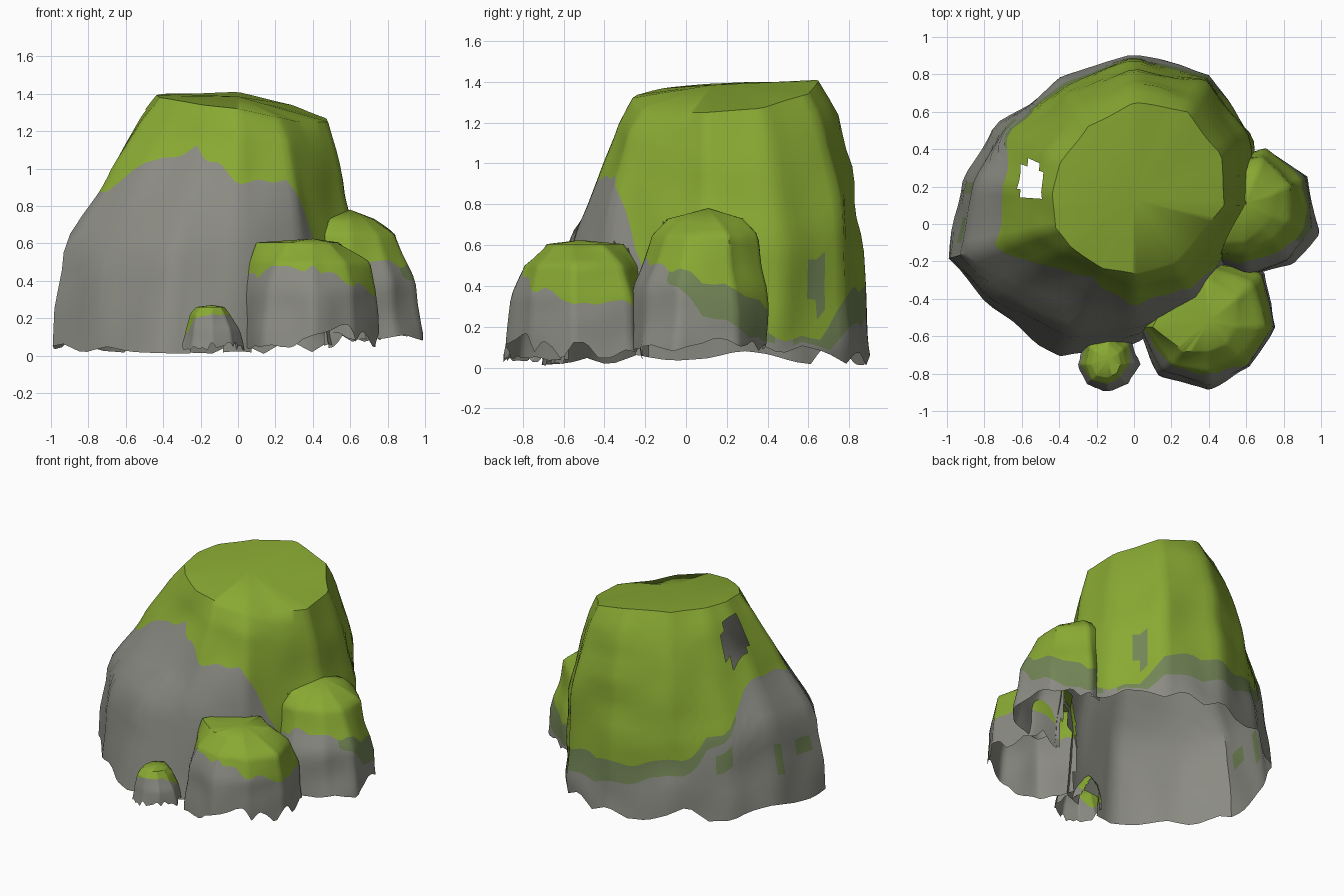
import bpy, bmesh, math, random
from mathutils import Vector, noise

if "Cube" in bpy.data.objects:
    bpy.data.objects.remove(bpy.data.objects["Cube"])

random.seed(7)
SEG = 90


def material(name, rgb):
    m = bpy.data.materials.new(name)
    m.diffuse_color = (*rgb, 1)
    m.use_nodes = True
    m.node_tree.nodes["Principled BSDF"].inputs["Base Color"].default_value = m.diffuse_color
    return m


MATS = [material("grey_rock", (0.26, 0.26, 0.23)),
        material("thin_moss", (0.17, 0.235, 0.095)),
        material("bright_moss", (0.25, 0.40, 0.033))]


def around(vals, t):
    """Linear sample of values spread evenly round the full circle."""
    f = (t % 360) / 360 * len(vals)
    i = int(f)
    return vals[i % len(vals)] + (vals[(i + 1) % len(vals)] - vals[i % len(vals)]) * (f - i)


def polygon_radius(angles, radii, t):
    """Radius of a straight-sided polygon at angle t."""
    n = len(angles)
    if t < angles[0]:
        t += 360
    for i in range(n):
        a, b = angles[i], angles[(i + 1) % n] + (360 if i == n - 1 else 0)
        if a <= t < b:
            s = lambda d: math.sin(math.radians(d))
            return s(b - a) / (s(b - t) / radii[i] + s(t - a) / radii[(i + 1) % n])
    return radii[0]


def radius(s, t, z):
    """Surface radius of a boulder at angle t and height z."""
    rings = s["rings"]
    z *= rings[-1][0] / around(s["rim"], t)
    for (z0, r0), (z1, r1) in zip(rings, rings[1:]):
        if z <= z1:
            f = max(0, (z - z0) / (z1 - z0))
            return (polygon_radius(s["angles"], r0, t) * (1 - f)
                    + polygon_radius(s["angles"], r1, t) * f)
    return polygon_radius(s["angles"], rings[-1][1], t)


def inside(s, p):
    """True where p is well within boulder s."""
    dx, dy = p.x - s["centre"][0], p.y - s["centre"][1]
    t = math.degrees(math.atan2(dy, dx)) % 360
    return p.z < around(s["rim"], t) - 0.02 and math.hypot(dx, dy) < radius(s, t, p.z) - 0.035


def build(s, others):
    """Open-bottomed lofted rock whose mesh rows follow the moss line."""
    cx, cy = s["centre"]
    teeth = [random.random() for _ in range(36)]
    wave = [random.uniform(-1, 1) for _ in range(36)]
    rows_n = (8, 2, 12)                      # rows of rock, thin moss, full moss
    bm = bmesh.new()
    cols, thick = [], []
    for k in range(SEG):
        t = 360 * k / SEG
        a = math.radians(t)
        top = around(s["rim"], t)
        base = around(s["low"], t) + around(s["jag"], t) * around(teeth, t)
        m = max(around(s["moss"], t) + s["ragged"] * around(wave, t), base + 0.05)
        d = around(s["thin"], t)
        thick.append(d)
        marks = [base, max(m - max(d, 0.02), base + 0.02), m, top]
        zs = [base]
        for b, n in enumerate(rows_n):
            zs += [marks[b] + (marks[b + 1] - marks[b]) * (j + 1) / n for j in range(n)]
        col = []
        for z in zs:
            r = radius(s, t, z)
            p = Vector((cx + r * math.cos(a), cy + r * math.sin(a), z))
            r += 0.025 * noise.noise(p * 4)
            col.append(bm.verts.new((cx + r * math.cos(a), cy + r * math.sin(a), z)))
        cols.append(col)
    tip = bm.verts.new((cx, cy + 0.03, s["peak"]))
    for k in range(SEG):
        a, b = cols[k], cols[(k + 1) % SEG]
        for j in range(len(a) - 1):
            f = bm.faces.new((a[j], b[j], b[j + 1], a[j + 1]))
            if j >= rows_n[0] + rows_n[1]:
                f.material_index = 2
            elif j >= rows_n[0]:
                f.material_index = 1 if thick[k] > 0.04 else 0
            # small patches of thin moss
            z = f.calc_center_median().z
            for pt, pz, ht, hz in s.get("patches", []):
                if abs((k + 0.5) * 360 / SEG - pt) < ht and abs(z - pz) < hz:
                    f.material_index = 1
        bm.faces.new((a[-1], b[-1], tip)).material_index = 2
    # drop walls buried in neighbouring boulders so the shells open into each other
    gone = [f for f in bm.faces if any(inside(o, f.calc_center_median()) for o in others)]
    # ragged opening through the shell
    if "hole" in s:
        hx, hy, rx, ry = s["hole"]
        gone += [f for f in bm.faces if ((f.calc_center_median().x - hx) / rx) ** 2
                 + ((f.calc_center_median().y - hy) / ry) ** 2 < 1]
    bmesh.ops.delete(bm, geom=list(set(gone)), context='FACES')
    me = bpy.data.meshes.new(s["name"])
    bm.to_mesh(me)
    bm.free()
    for m in MATS:
        me.materials.append(m)
    ob = bpy.data.objects.new(s["name"], me)
    bpy.context.collection.objects.link(ob)
    bpy.ops.object.select_all(action='DESELECT')
    ob.select_set(True)
    bpy.context.view_layer.objects.active = ob
    bpy.ops.object.shade_smooth_by_angle(angle=math.radians(48))


EIGHT = [0, 45, 90, 135, 180, 225, 270, 315]

# Tall main boulder with a tilted flat top
main = dict(
    name="main_boulder", centre=(0, 0.1), peak=1.385,
    angles=[0, 30, 60, 90, 120, 150, 171, 196, 213, 244, 270, 305],
    rings=[(0.0, [.68, .74, .80, .82, .78, .86, .94, 1.04, .95, .91, .74, .68]),
           (0.6, [.64, .72, .78, .77, .73, .78, .86, .97, .88, .78, .66, .60]),
           (0.95, [.57, .65, .73, .72, .66, .64, .70, .72, .64, .54, .56, .54]),
           (1.25, [.53, .60, .65, .64, .57, .54, .55, .54, .48, .42, .44, .45]),
           (1.385, [.48, .54, .58, .55, .50, .46, .44, .44, .41, .37, .36, .37])],
    low=[.08, .06, .01, 0, 0, 0, .01, .01, .01, 0, .01, .05],
    jag=[.08, .1, .15, .17, .16, .12, .06, .05, .03, .03, .05, .06],
    moss=[.3, .3, .12, .12, .3, .4, .40, .36, .42, .48, .66, .88,
          .95, .9, 1.0, 1.04, 1.08, 1.04, .9, .94, .9, .68, .4, .3],
    thin=[.1, .1, .02, .08, .15, .18, .15, .12, .11, .1, .05, 0,
          0, 0, 0, 0, 0, 0, 0, 0, 0, 0, 0, 0],
    ragged=0.06,
    rim=[1.25, 1.27, 1.34, 1.41, 1.4, 1.4, 1.39, 1.37, 1.34, 1.32, 1.28, 1.25],
    patches=[(47, .41, 5, .11), (147, .42, 5, .06), (174, .40, 4, .08), (188, .38, 3, .05)],
    hole=(-0.55, 0.23, 0.07, 0.105))

# Medium boulder leaning on the right side
right = dict(
    name="right_boulder", centre=(0.6, 0.08), peak=0.78,
    angles=[28, 73, 135, 180, 237, 270, 310, 342],
    rings=[(0.12, [.37, .34, .30, .30, .34, .35, .39, .42]),
           (0.4, [.33, .33, .30, .30, .32, .33, .34, .36]),
           (0.65, [.28, .28, .30, .30, .28, .24, .22, .23]),
           (0.73, [.15, .20, .28, .30, .20, .16, .12, .12])],
    low=[.08], jag=[.06, .08, .08, .05, .05, .05, .04, .05],
    moss=[.42, .34, .28, .15, .15, .45, .52, .52],
    thin=[.16, .2, .14, 0, 0, 0, 0, 0], ragged=0.03, rim=[0.73])

# Squat boulder at the front right
front = dict(
    name="front_boulder", centre=(0.4, -0.55), peak=0.625, angles=EIGHT,
    rings=[(0.05, [.37, .42, .36, .36, .38, .37, .34, .31]),
           (0.35, [.34, .38, .36, .34, .36, .33, .31, .29]),
           (0.5, [.30, .33, .33, .32, .33, .28, .25, .24]),
           (0.605, [.13, .20, .25, .25, .29, .20, .13, .12])],
    low=[.03], jag=[.2, .16, .1, .08, .03, .03, .08, .2],
    moss=[.34, .3, .15, .15, .42, .46, .47, .38],
    thin=[0], ragged=0.03, rim=[0.605])

# Little stone at the foot
small = dict(
    name="small_stone", centre=(-0.14, -0.75), peak=0.27, angles=EIGHT,
    rings=[(0.03, [.17, .17, .19, .18, .18, .17, .16, .16]),
           (0.14, [.14, .15, .17, .16, .15, .15, .14, .14]),
           (0.22, [.10, .12, .15, .14, .12, .12, .11, .10]),
           (0.26, [.07, .08, .11, .10, .08, .08, .07, .07])],
    low=[.02], jag=[.06, .04, .04, .04, .05, .05, .06, .06],
    moss=[.2, .14, .06, .06, .1, .2, .22, .21], thin=[0], ragged=0.015, rim=[0.26])

rocks = [main, right, front, small]
for rock in rocks:
    build(rock, [o for o in rocks if o is not rock])
